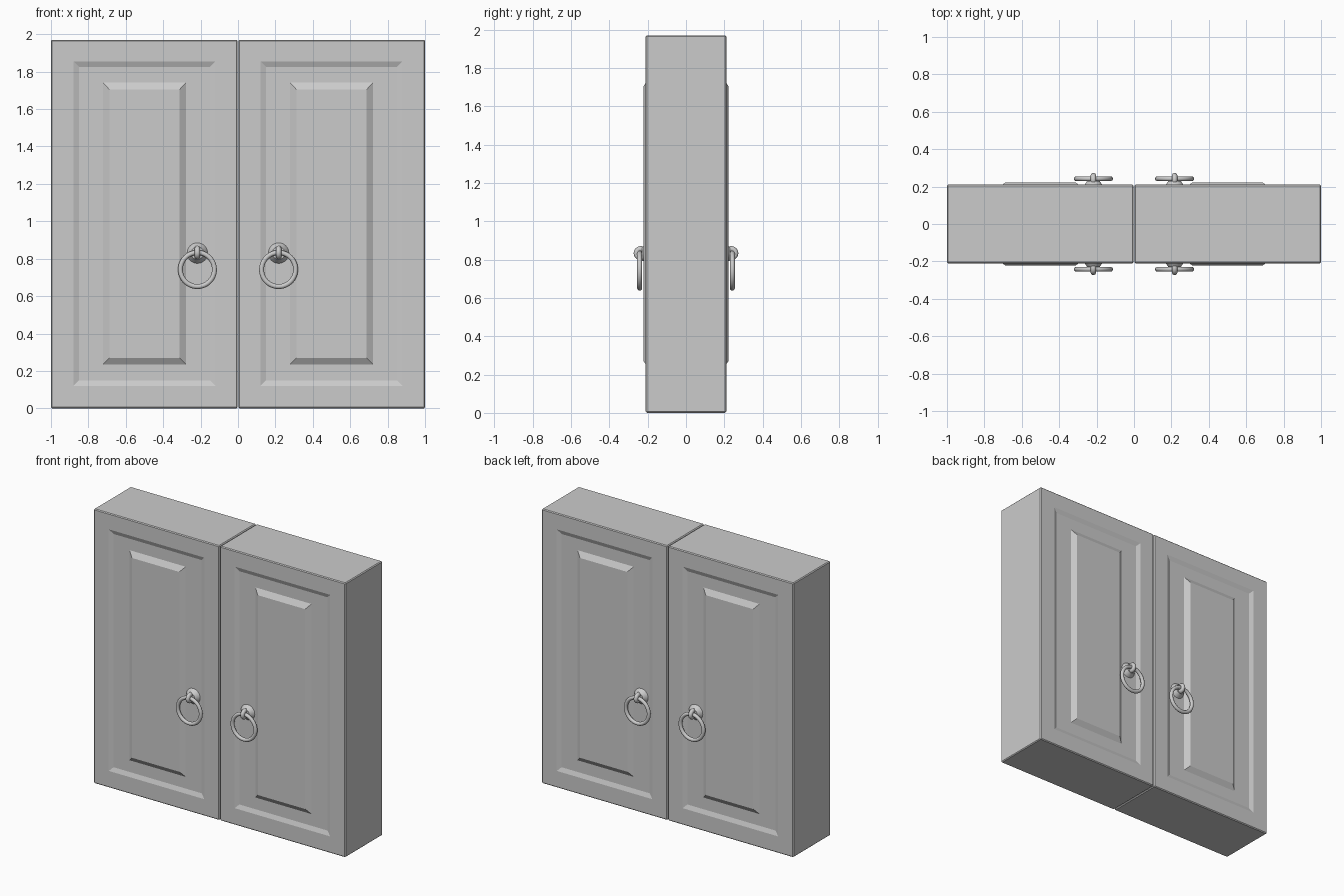
import bpy, bmesh
from math import radians, pi

if "Cube" in bpy.data.objects:
    bpy.data.objects.remove(bpy.data.objects["Cube"])


def mirror(obj):
    # one quarter is modelled, then copied to the other leaf and the back
    m = obj.modifiers.new("mirror", "MIRROR")
    m.use_axis = (True, True, False)
    m.merge_threshold = 0.0005
    origin = bpy.data.objects.get("mirror_origin")
    if origin is None:
        origin = bpy.data.objects.new("mirror_origin", None)
        bpy.context.collection.objects.link(origin)
        origin.hide_render = True
    m.mirror_object = origin


def smooth(obj, angle=40):
    bpy.ops.object.select_all(action="DESELECT")
    obj.select_set(True)
    bpy.context.view_layer.objects.active = obj
    bpy.ops.object.shade_smooth_by_angle(angle=radians(angle))


# Door leaf: nested rectangles (x0, x1, z0, z1, y) from mid-plane to raised panel
steps = [
    (0.002, 1.0, 0.0, 1.97, 0.0),
    (0.002, 1.0, 0.0, 1.97, -0.21),
    (0.12, 0.88, 0.12, 1.855, -0.21),
    (0.15, 0.85, 0.15, 1.825, -0.198),
    (0.277, 0.723, 0.234, 1.743, -0.198),
    (0.312, 0.688, 0.27, 1.705, -0.221),
]
bm = bmesh.new()
loops = [[bm.verts.new((x, y, z)) for x, z in ((a, c), (b, c), (b, d), (a, d))]
         for a, b, c, d, y in steps]
for p, q in zip(loops, loops[1:]):
    for i in range(4):
        j = (i + 1) % 4
        bm.faces.new((p[i], p[j], q[j], q[i]))
bm.faces.new(loops[-1])
mesh = bpy.data.meshes.new("door_leaf")
bm.to_mesh(mesh)
bm.free()
door = bpy.data.objects.new("door_leaf", mesh)
bpy.context.collection.objects.link(door)
mirror(door)
bevel = door.modifiers.new("edge_bevel", "BEVEL")
bevel.width = 0.006
bevel.segments = 1
bevel.limit_method = "ANGLE"
bevel.angle_limit = radians(60)

HX = 0.217  # handle centre line

# Round backing plate
bpy.ops.mesh.primitive_cone_add(vertices=32, radius1=0.057, radius2=0.034, depth=0.034,
                                location=(HX, -0.212, 0.83), rotation=(pi / 2, 0, 0))
plate = bpy.context.object
plate.name = "handle_plate"

# Staple holding the ring
bpy.ops.mesh.primitive_torus_add(major_segments=32, minor_segments=16, major_radius=0.022,
                                 minor_radius=0.015, location=(HX, -0.236, 0.833),
                                 rotation=(0, pi / 2, 0))
staple = bpy.context.object
staple.name = "handle_staple"

# Pull ring
bpy.ops.mesh.primitive_torus_add(major_segments=48, minor_segments=16, major_radius=0.091,
                                 minor_radius=0.013, location=(HX, -0.242, 0.742),
                                 rotation=(pi / 2, 0, 0))
ring = bpy.context.object
ring.name = "pull_ring"

for part in (plate, staple, ring):
    smooth(part)
    mirror(part)
